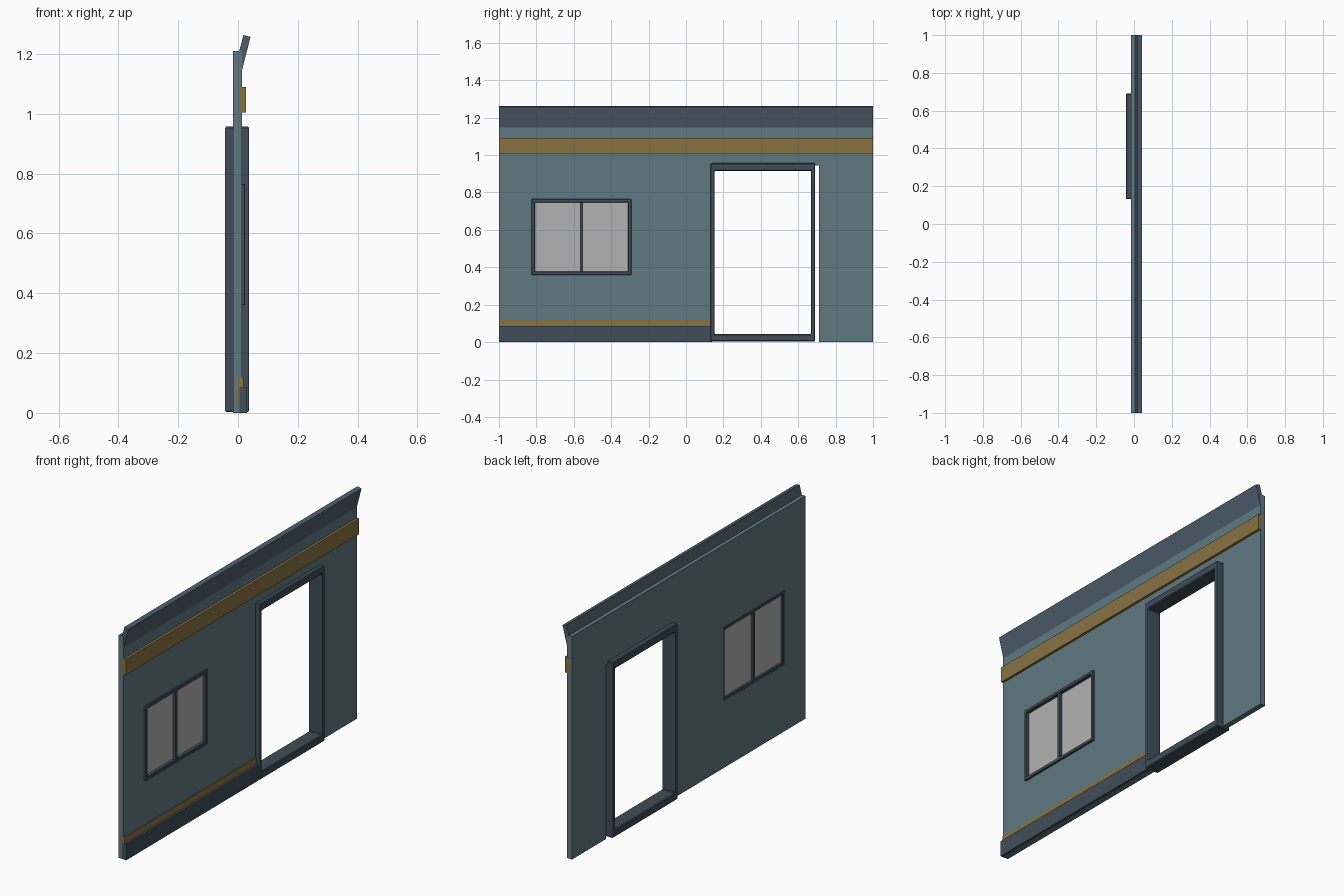
import bpy, bmesh

if "Cube" in bpy.data.objects:
    bpy.data.objects.remove(bpy.data.objects["Cube"])


def mat(name, r, g, b):
    m = bpy.data.materials.new(name)
    m.diffuse_color = (r, g, b, 1)
    m.use_nodes = True
    m.node_tree.nodes["Principled BSDF"].inputs["Base Color"].default_value = m.diffuse_color
    return m


TEAL = mat("teal_panel", 0.115, 0.19, 0.22)
NAVY = mat("navy_trim", 0.075, 0.11, 0.15)
DARK = mat("dark_trim", 0.05, 0.075, 0.10)
GOLD = mat("ochre_stripe", 0.25, 0.17, 0.055)
GLASS = mat("grey_glass", 0.45, 0.45, 0.45)


def finish(name, bm, material):
    bmesh.ops.recalc_face_normals(bm, faces=bm.faces)
    me = bpy.data.meshes.new(name)
    bm.to_mesh(me)
    bm.free()
    ob = bpy.data.objects.new(name, me)
    bpy.context.collection.objects.link(ob)
    if material:
        me.materials.append(material)
    return ob


def prism(name, polys, depth, material):
    """Extrude one or more connected flat polygons along a vector."""
    bm = bmesh.new()
    for poly in polys:
        bm.faces.new([bm.verts.new(p) for p in poly])
    bmesh.ops.remove_doubles(bm, verts=bm.verts, dist=1e-5)
    res = bmesh.ops.extrude_face_region(bm, geom=bm.faces[:], use_keep_orig=True)
    moved = [v for v in res["geom"] if isinstance(v, bmesh.types.BMVert)]
    bmesh.ops.translate(bm, verts=moved, vec=depth)
    return finish(name, bm, material)


def box(name, x, y, z, material):
    rect = [(x[0], y[0], z[0]), (x[0], y[1], z[0]), (x[0], y[1], z[1]), (x[0], y[0], z[1])]
    return prism(name, [rect], (x[1] - x[0], 0, 0), material)


def frame(name, x, y, z, side, rail, material, bevel):
    """Rectangular ring facing x, with stile and rail widths."""
    def corners(a, b):
        return [(x[0], y[0] + a, z[0] + b), (x[0], y[1] - a, z[0] + b),
                (x[0], y[1] - a, z[1] - b), (x[0], y[0] + a, z[1] - b)]
    o, i = corners(0, 0), corners(side, rail)
    quads = [(o[k], o[(k + 1) % 4], i[(k + 1) % 4], i[k]) for k in range(4)]
    ob = prism(name, quads, (x[1] - x[0], 0, 0), material)
    b = ob.modifiers.new("edge_chamfer", "BEVEL")
    b.width, b.segments = bevel, 1
    return ob


# Wall panel with doorway notch
outline = [(-1, 0), (0.14, 0), (0.14, 0.945), (0.71, 0.945), (0.71, 0),
           (1, 0), (1, 1.21), (-1, 1.21)]
wall = prism("wall_panel", [[(-0.016, y, z) for y, z in outline]], (0.030, 0, 0), TEAL)

# Window opening
cutter = box("window_cutter", (-0.1, 0.1), (-0.815, -0.30), (0.37, 0.755), None)
cutter.hide_render = True
cutter.hide_viewport = True
cut = wall.modifiers.new("window_hole", "BOOLEAN")
cut.operation, cut.object, cut.solver = "DIFFERENCE", cutter, "EXACT"

# Window frame, mullion and panes
frame("window_frame", (-0.017, 0.024), (-0.825, -0.292), (0.36, 0.765), 0.017, 0.018, DARK, 0.002)
box("window_mullion", (-0.0165, 0.0225), (-0.568, -0.552), (0.375, 0.75), DARK)
for name, y in (("left_pane", (-0.812, -0.565)), ("right_pane", (-0.555, -0.305))):
    box(name, (-0.004, 0.006), y, (0.374, 0.751), GLASS)

# Door surround
frame("door_frame", (-0.043, 0.037), (0.132, 0.690), (0.003, 0.957), 0.021, 0.041, DARK, 0.004)

# Sloping cornice along the top
cornice = [(0.014, 1.148), (0.042, 1.257), (0.018, 1.263), (-0.010, 1.155)]
prism("cornice", [[(x, -0.9995, z) for x, z in cornice]], (0, 1.999, 0), NAVY)

# Horizontal stripes and skirting
box("upper_stripe", (0.003, 0.027), (-1.0005, 1.0005), (1.005, 1.09), GOLD)
box("lower_stripe", (-0.005, 0.018), (-1.0005, 0.135), (0.03, 0.12), GOLD)
box("skirting", (0.005, 0.030), (-1.001, 0.135), (0, 0.087), DARK)
